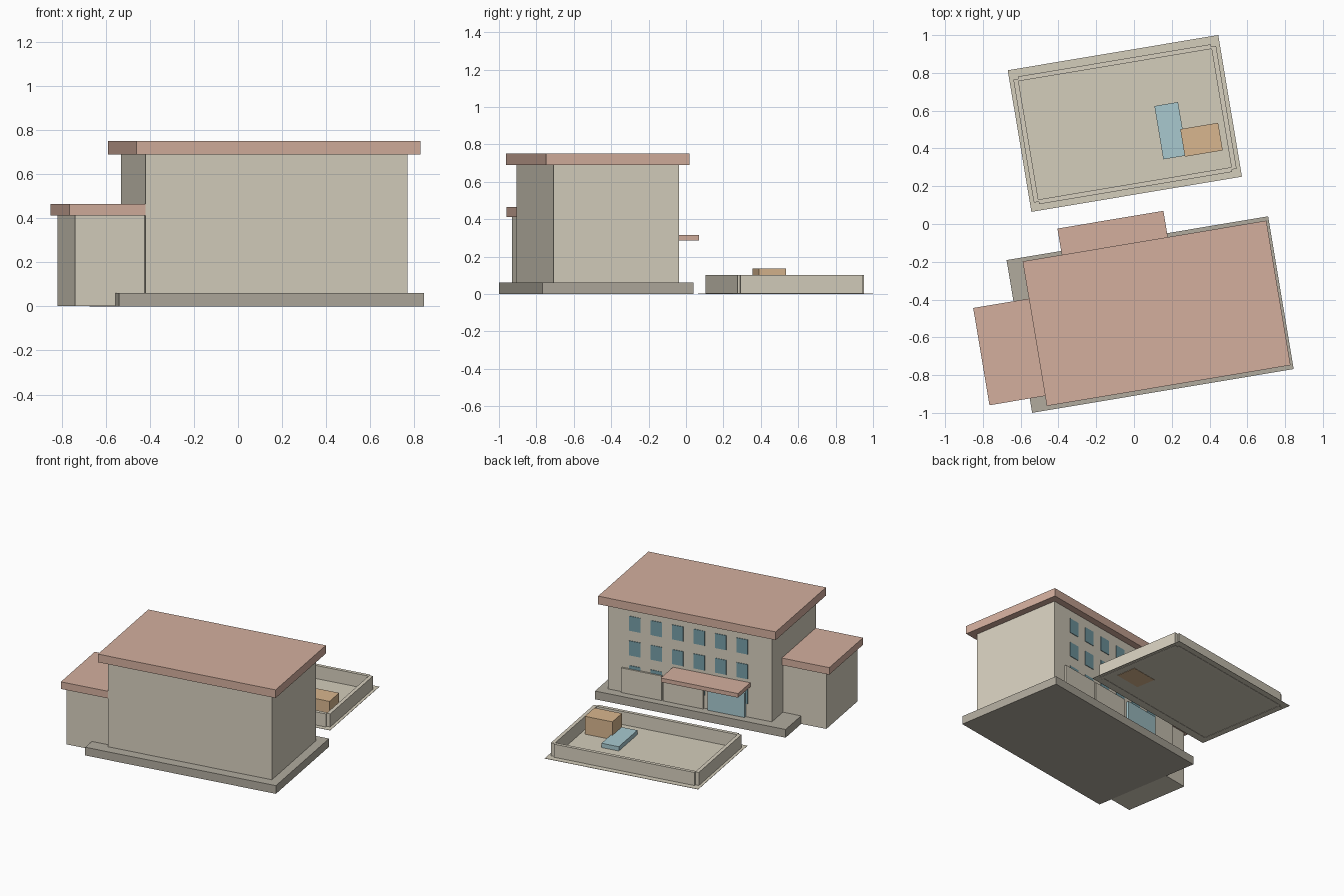
import bpy
import bmesh
import math
from mathutils import Matrix, Vector

cube = bpy.data.objects.get("Cube")
if cube:
    bpy.data.objects.remove(cube, do_unlink=True)

# The whole site is turned slightly about the vertical axis
SITE_TURN = Matrix.Rotation(math.radians(9.5), 4, 'Z')


def linear(c):
    c /= 255
    return c / 12.92 if c <= 0.04045 else ((c + 0.055) / 1.055) ** 2.4


def make_material(name, r, g, b):
    mat = bpy.data.materials.new(name)
    mat.use_nodes = True
    colour = (linear(r), linear(g), linear(b), 1)
    mat.diffuse_color = colour
    mat.node_tree.nodes["Principled BSDF"].inputs["Base Color"].default_value = colour
    return mat


WALL = make_material("cream wall", 215, 208, 191)
ROOF = make_material("terracotta roof", 212, 175, 158)
BASE = make_material("grey stone", 177, 171, 158)
FLOOR = make_material("pale paving", 212, 205, 187)
GLASS = make_material("blue glass", 118, 158, 167)
PALE_BLUE = make_material("pale blue", 168, 201, 207)
WOOD = make_material("tan wood", 216, 182, 142)


def make_boxes(name, mat, boxes):
    """One object from boxes given as (x range, y range, z range) on the unturned site."""
    bm = bmesh.new()
    for ranges in boxes:
        middle = Vector([(a + b) / 2 for a, b in ranges])
        size = [b - a for a, b in ranges]
        bmesh.ops.create_cube(
            bm, size=1, matrix=SITE_TURN @ Matrix.Translation(middle) @ Matrix.Diagonal((*size, 1)))
    mesh = bpy.data.meshes.new(name)
    bm.to_mesh(mesh)
    bm.free()
    mesh.materials.append(mat)
    obj = bpy.data.objects.new(name, mesh)
    bpy.context.collection.objects.link(obj)
    return obj


def around(middle, size):
    return (middle - size / 2, middle + size / 2)


# Main building on its plinth
BACK = -0.146
make_boxes("plinth", BASE, [((-0.697, 0.707), (-0.897, -0.077), (0, 0.06))])
make_boxes("main_block", WALL, [((-0.563, 0.643), (-0.825, BACK), (0.06, 0.69))])
make_boxes("main_roof", ROOF, [((-0.614, 0.694), (-0.874, -0.098), (0.69, 0.75))])

# Side annex
make_boxes("annex", WALL, [((-0.883, -0.56), (-0.795, -0.315), (0.001, 0.412))])
make_boxes("annex_roof", ROOF, [((-0.913, -0.56), (-0.82, -0.298), (0.412, 0.464))])

# Rear windows, three storeys of six
make_boxes("rear_windows", GLASS, [
    (around(0.445 - 0.158 * col, 0.082), (BACK, BACK + 0.004), around(0.573 - 0.181 * row, 0.107))
    for row in range(3) for col in range(6)])

# Ground floor panels, doorway and canopy
make_boxes("rear_panels", WALL, [
    (around(x, 0.296), (BACK, BACK + 0.014), (0.06, 0.24)) for x in (0.392, 0.085)])
make_boxes("entrance_door", PALE_BLUE, [(around(-0.233, 0.275), (BACK, BACK + 0.018), (0.06, 0.24))])
make_boxes("entrance_canopy", ROOF, [((-0.404, 0.165), (BACK, 0.043), (0.285, 0.315))])

# Walled yard, with open notches at the corners
YX, YY = 0.04, 0.529
make_boxes("yard_floor", FLOOR, [(around(YX, 1.13), around(YY + 0.004, 0.76), (0.002, 0.004))])
long_walls = [(around(YX, 1.036), around(YY + s * 0.33, 0.025), (0, 0.1)) for s in (-1, 1)]
short_walls = [(around(YX + s * 0.531, 0.026), around(YY, 0.66), (0, 0.1)) for s in (-1, 1)]
make_boxes("yard_walls", WALL, long_walls + short_walls)

# Yard furniture
make_boxes("yard_box", WOOD, [(around(0.426, 0.203), around(0.381, 0.148), (0, 0.135))])
make_boxes("yard_bed", PALE_BLUE, [(around(0.273, 0.127), around(0.455, 0.286), (0.004, 0.036))])
